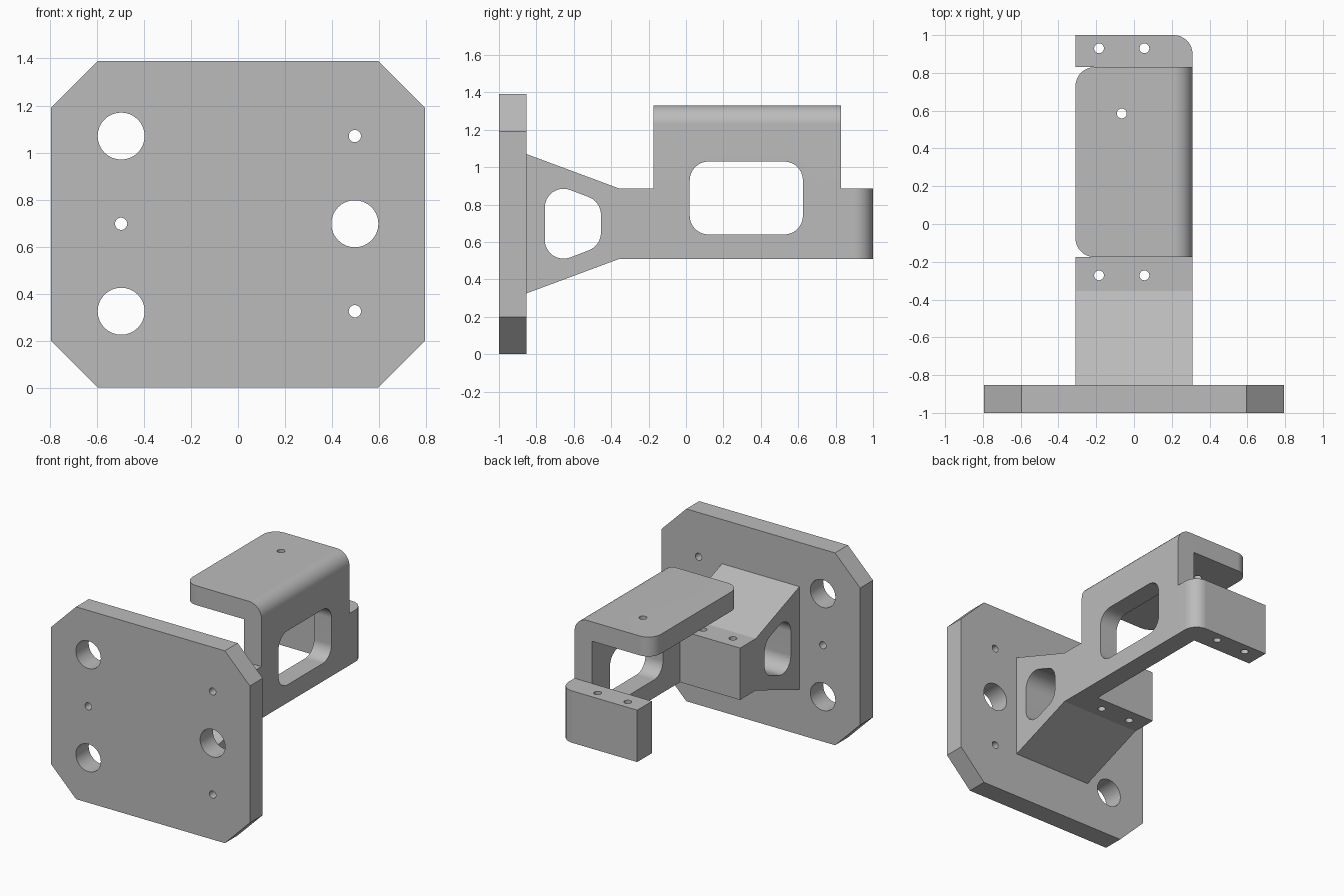
import bpy, bmesh, math
from mathutils import Vector

cube = bpy.data.objects.get("Cube")
if cube:
    bpy.data.objects.remove(cube, do_unlink=True)

metal = bpy.data.materials.new("grey_metal")
metal.use_nodes = True
metal.diffuse_color = (0.5, 0.5, 0.5, 1)
metal.node_tree.nodes["Principled BSDF"].inputs["Base Color"].default_value = (0.5, 0.5, 0.5, 1)

R = 0.1            # fillet radius
HALF = 0.31        # half width of the bracket
WALL = 0.14        # wall and roof thickness
FRONT, BACK = -0.175, 0.83   # ends of the raised bridge
LOW, MID, TOP = 0.51, 0.885, 1.33


def rounded(points, steps=8):
    """Replace each corner (a, b, radius) by an arc."""
    out = []
    for i, (a, b, r) in enumerate(points):
        p = Vector((a, b))
        if not r:
            out.append(p)
            continue
        u = (Vector(points[i - 1][:2]) - p).normalized()
        v = (Vector(points[(i + 1) % len(points)][:2]) - p).normalized()
        half = u.angle(v) / 2
        centre = p + (u + v).normalized() * r / math.sin(half)
        start = p + u * r / math.tan(half) - centre
        end = p + v * r / math.tan(half) - centre
        sweep = math.pi - 2 * half
        for k in range(steps + 1):
            t = sweep * k / steps
            out.append(centre + (start * math.sin(sweep - t) + end * math.sin(t)) / math.sin(sweep))
    return out


def prism(name, axis, outline, lo, hi):
    """Extrude a 2D outline along an axis; the outline uses the other two axes in order."""
    bm = bmesh.new()
    verts = []
    for p in outline:
        co = [p[0], p[1]]
        co.insert("xyz".index(axis), lo)
        verts.append(bm.verts.new(co))
    face = bm.faces.new(verts)
    moved = bmesh.ops.extrude_face_region(bm, geom=[face])["geom"]
    shift = Vector([hi - lo if c == axis else 0 for c in "xyz"])
    bmesh.ops.translate(bm, vec=shift, verts=[g for g in moved if isinstance(g, bmesh.types.BMVert)])
    bmesh.ops.recalc_face_normals(bm, faces=bm.faces)
    mesh = bpy.data.meshes.new(name)
    bm.to_mesh(mesh)
    bm.free()
    mesh.materials.append(metal)
    obj = bpy.data.objects.new(name, mesh)
    bpy.context.collection.objects.link(obj)
    return obj


def hole(axis, a, b, r, lo, hi, sides=32):
    ring = [(a + r * math.cos(math.tau * k / sides), b + r * math.sin(math.tau * k / sides))
            for k in range(sides)]
    return prism("hole_cutter", axis, ring, lo, hi)


def combine(obj, operation, others):
    """Apply a boolean with each other object, then remove it."""
    for other in others:
        mod = obj.modifiers.new("combine", "BOOLEAN")
        mod.operation, mod.object, mod.solver = operation, other, "EXACT"
        bpy.context.view_layer.update()
        mesh = bpy.data.meshes.new_from_object(obj.evaluated_get(bpy.context.evaluated_depsgraph_get()))
        obj.modifiers.clear()
        obj.data = mesh
        bpy.data.objects.remove(other, do_unlink=True)


def finish(obj):
    obj.data.shade_smooth()
    obj.data.set_sharp_from_angle(angle=math.radians(15))
    mod = obj.modifiers.new("weighted_normals", "WEIGHTED_NORMAL")
    mod.keep_sharp = True


# Mounting plate with chamfered corners and drilled holes
W, H, C = 0.795, 1.39, 0.2
plate = prism("mounting_plate", "y",
              [(-W + C, 0), (W - C, 0), (W, C), (W, H - C), (W - C, H), (-W + C, H), (-W, H - C), (-W, C)],
              -1, -0.853)
drills = []
for k, z in enumerate((0.325, 0.697, 1.07)):
    big, small = 0.1, 0.026
    drills.append(hole("y", -0.497, z, small if k == 1 else big, -1.1, -0.7))
    drills.append(hole("y", 0.497, z, big if k == 1 else small, -1.1, -0.7))
combine(plate, "DIFFERENCE", drills)
finish(plate)

# Tapered block behind the plate
bracket = prism("bracket", "x",
                [(-0.853, 0.325), (-0.355, LOW), (FRONT, LOW), (FRONT, MID), (-0.355, MID), (-0.853, 1.07)],
                -HALF, HALF)

# Raised bridge: side wall and roof as one L section, with rounded free corners
bridge = prism("bridge", "y",
               rounded([(HALF, LOW, 0), (HALF, TOP, R), (-HALF, TOP, 0), (-HALF, TOP - WALL, 0),
                        (HALF - WALL, TOP - WALL, 0), (HALF - WALL, LOW, 0)]),
               FRONT - R, BACK + R)
plan = prism("bridge_plan", "z",
             rounded([(-HALF, FRONT, R), (W, FRONT, 0), (W, BACK, 0), (-HALF, BACK, R)]), 0, 2)
combine(bridge, "INTERSECT", [plan])

# Rear foot with one rounded corner
foot = prism("rear_foot", "z",
             rounded([(-HALF, BACK, 0), (HALF, BACK, 0), (HALF, 1, R), (-HALF, 1, 0)]), LOW, MID)
combine(bracket, "UNION", [bridge, foot])

# Windows through the block and the side wall, and screw holes
block_window = prism("window_cutter", "x",
                     rounded([(-0.755, 0.465, R), (-0.455, 0.58, R), (-0.455, 0.815, R), (-0.755, 0.93, R)]),
                     -0.5, 0.5)
wall_window = prism("window_cutter", "x",
                    rounded([(0.02, 0.64, R), (0.625, 0.64, R), (0.625, 1.03, R), (0.02, 1.03, R)]),
                    0, 0.5)
screws = [hole("z", x, y, 0.026, 0.3, 1) for x in (-0.185, 0.055) for y in (-0.272, 0.93)]
screws.append(hole("z", -0.065, 0.585, 0.026, 1, 1.5))
combine(bracket, "DIFFERENCE", [block_window, wall_window] + screws)
finish(bracket)
